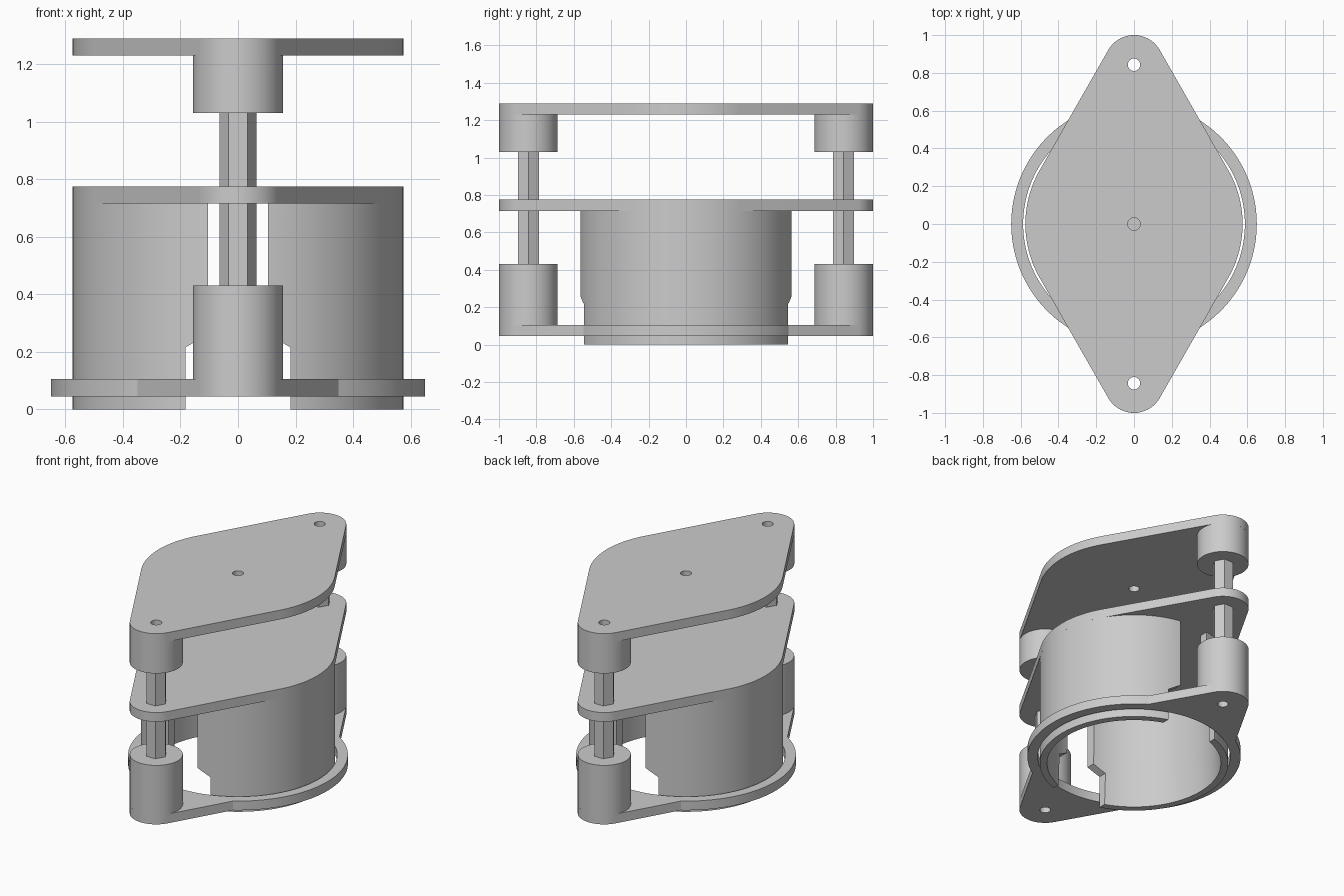
import bpy, bmesh
from math import sin, cos, pi, asin, acos

if "Cube" in bpy.data.objects:
    bpy.data.objects.remove(bpy.data.objects["Cube"], do_unlink=True)

grey = bpy.data.materials.new("light_grey")
grey.use_nodes = True
grey.diffuse_color = (0.6, 0.6, 0.6, 1)
grey.node_tree.nodes["Principled BSDF"].inputs["Base Color"].default_value = grey.diffuse_color

BODY_R, END_R, END_Y, HOLE_R = 0.575, 0.157, 0.843, 0.033
TANGENT = asin((BODY_R - END_R) / END_Y)


def arc(r, a0, a1, n, cy=0.0):
    return [(r * cos(a0 + (a1 - a0) * i / n), cy + r * sin(a0 + (a1 - a0) * i / n))
            for i in range(n + 1)]


def circle(r, cy=0.0, n=64):
    return arc(r, 0, 2 * pi, n, cy)[:-1]


def flange(r):
    """Round body of radius r with two tapering ears along y."""
    a = TANGENT + acos(min(1, BODY_R / r))
    return (arc(r, -a, a, 48) + arc(END_R, TANGENT, pi - TANGENT, 32, END_Y)
            + arc(r, pi - a, pi + a, 48)
            + arc(END_R, pi + TANGENT, 2 * pi - TANGENT, 32, -END_Y))


def finish(name, bm):
    bmesh.ops.remove_doubles(bm, verts=bm.verts, dist=1e-5)
    bmesh.ops.recalc_face_normals(bm, faces=bm.faces)
    me = bpy.data.meshes.new(name)
    bm.to_mesh(me)
    bm.free()
    me.materials.clear()
    me.materials.append(grey)
    ob = bpy.data.objects.new(name, me)
    bpy.context.collection.objects.link(ob)
    return ob


def smooth(ob):
    bpy.ops.object.select_all(action='DESELECT')
    ob.select_set(True)
    bpy.context.view_layer.objects.active = ob
    bpy.ops.object.shade_smooth_by_angle(angle=0.4)


def prism(name, z0, z1, *loops):
    """Filled outline with holes, extruded from z0 to z1."""
    cu = bpy.data.curves.new(name, 'CURVE')
    cu.dimensions = '2D'
    cu.fill_mode = 'BOTH'
    cu.extrude = (z1 - z0) / 2
    for loop in loops:
        sp = cu.splines.new('POLY')
        sp.points.add(len(loop) - 1)
        for p, (x, y) in zip(sp.points, loop):
            p.co = (x, y, 0, 1)
        sp.use_cyclic_u = True
    tmp = bpy.data.objects.new(name + "_outline", cu)
    bpy.context.collection.objects.link(tmp)
    dg = bpy.context.evaluated_depsgraph_get()
    me = bpy.data.meshes.new_from_object(tmp.evaluated_get(dg))
    bpy.data.objects.remove(tmp, do_unlink=True)
    bpy.data.curves.remove(cu)
    bm = bmesh.new()
    bm.from_mesh(me)
    bpy.data.meshes.remove(me)
    bmesh.ops.translate(bm, verts=bm.verts, vec=(0, 0, (z0 + z1) / 2))
    ob = finish(name, bm)
    smooth(ob)
    return ob


# Three flanges, bored at both ears
ears = [circle(HOLE_R, s * END_Y, 32) for s in (-1, 1)]
prism("top_plate", 1.23, 1.29, flange(BODY_R), circle(HOLE_R, 0, 32), *ears)
prism("middle_plate", 0.715, 0.775, flange(BODY_R), *ears)
prism("base_ring", 0.045, 0.105, flange(0.65), circle(0.587, 0, 128), *ears)

# Bosses and hollow hexagonal posts at each ear
for side, s in (("front", -1), ("back", 1)):
    y = s * END_Y
    bore = circle(HOLE_R, y, 32)
    prism(side + "_upper_boss", 1.03, 1.23, circle(END_R, y), bore)
    prism(side + "_lower_boss", 0.105, 0.43, circle(END_R, y), bore)
    prism(side + "_lower_post", 0.43, 0.715, circle(0.065, y, 6), bore)
    prism(side + "_upper_post", 0.775, 1.03, circle(0.065, y, 6), bore)

# Cup wall: lathed profile, slightly flared inside towards the mouth
bm = bmesh.new()
profile = [(BODY_R, 0), (BODY_R, 0.715), (0.515, 0.715), (0.515, 0.4), (0.53, 0)]
ring = [bm.verts.new((r, 0, z)) for r, z in profile]
edges = [bm.edges.new((ring[i], ring[i - 1])) for i in range(len(ring))]
bmesh.ops.spin(bm, geom=ring + edges, cent=(0, 0, 0), axis=(0, 0, 1),
               angle=2 * pi, steps=128)
cup = finish("cup_wall", bm)

# Stepped slot through the front and back of the cup
half = [(0.183, -0.1), (0.183, 0.215), (0.105, 0.262), (0.105, 0.8)]
outline = half + [(-x, z) for x, z in reversed(half)]
bm = bmesh.new()
face = bm.faces.new([bm.verts.new((x, -0.7, z)) for x, z in outline])
ext = bmesh.ops.extrude_face_region(bm, geom=[face])
bmesh.ops.translate(bm, vec=(0, 1.4, 0),
                    verts=[g for g in ext["geom"] if isinstance(g, bmesh.types.BMVert)])
cutter = finish("slot_cutter", bm)
cutter.hide_render = True
mod = cup.modifiers.new("slot", 'BOOLEAN')
mod.object = cutter
mod.operation = 'DIFFERENCE'
mod.solver = 'EXACT'
bpy.ops.object.select_all(action='DESELECT')
bpy.context.view_layer.objects.active = cup
cup.select_set(True)
bpy.ops.object.modifier_apply(modifier=mod.name)
bpy.data.objects.remove(cutter, do_unlink=True)
smooth(cup)
